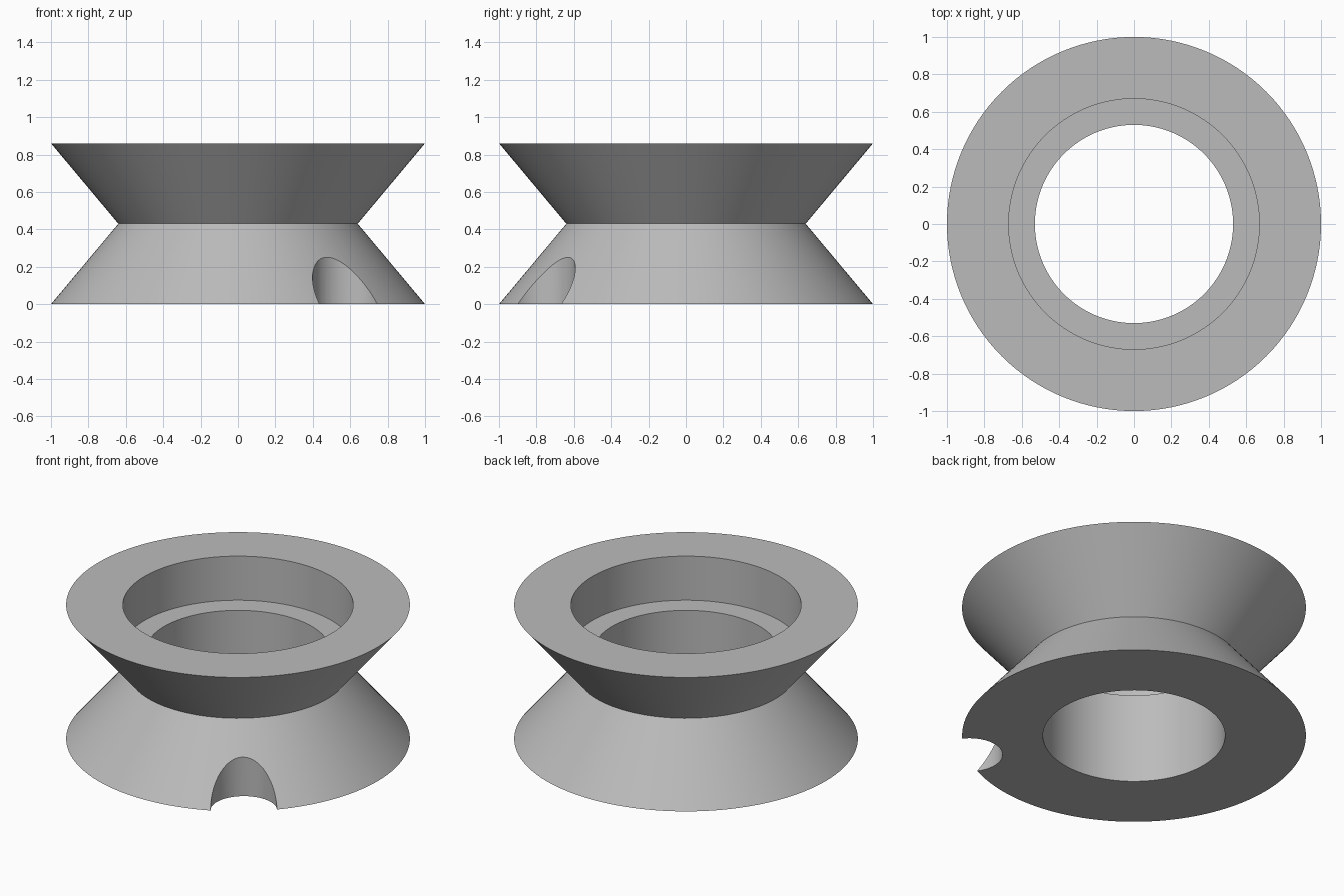
import bpy, bmesh, math

cube = bpy.data.objects.get("Cube")
if cube:
    bpy.data.objects.remove(cube, do_unlink=True)

SEGMENTS = 128

# Plain grey material
grey = bpy.data.materials.new("grey")
grey.use_nodes = True
colour = (0.5, 0.5, 0.5, 1)
grey.diffuse_color = colour
grey.node_tree.nodes["Principled BSDF"].inputs["Base Color"].default_value = colour


def lathe(name, profile):
    """Revolve a closed (radius, height) profile around z."""
    bm = bmesh.new()
    rings = []
    for i in range(SEGMENTS):
        a = math.tau * i / SEGMENTS
        rings.append([bm.verts.new((r * math.cos(a), r * math.sin(a), z)) for r, z in profile])
    n = len(profile)
    for i, ring in enumerate(rings):
        following = rings[(i + 1) % SEGMENTS]
        for j in range(n):
            k = (j + 1) % n
            bm.faces.new((ring[j], following[j], following[k], ring[k]))
    bmesh.ops.recalc_face_normals(bm, faces=bm.faces)
    mesh = bpy.data.meshes.new(name)
    bm.to_mesh(mesh)
    bm.free()
    mesh.materials.append(grey)
    obj = bpy.data.objects.new(name, mesh)
    bpy.context.collection.objects.link(obj)
    return obj


# Double-cone ring with a stepped bore
ring = lathe("grooved_ring", [
    (0.53, 0), (1, 0), (0.64, 0.43), (1, 0.86),
    (0.67, 0.86), (0.67, 0.577), (0.53, 0.577),
])

# Upright round notch through the lower rim
angle = math.radians(-53)
bpy.ops.mesh.primitive_cylinder_add(
    vertices=64, radius=0.193, depth=0.6,
    location=(0.983 * math.cos(angle), 0.983 * math.sin(angle), 0.1))
cutter = bpy.context.object
cutter.name = "notch_cutter"
cutter.data.materials.append(grey)

cut = ring.modifiers.new("notch", 'BOOLEAN')
cut.operation = 'DIFFERENCE'
cut.solver = 'EXACT'
cut.object = cutter
bpy.ops.object.select_all(action='DESELECT')
ring.select_set(True)
bpy.context.view_layer.objects.active = ring
bpy.ops.object.modifier_apply(modifier=cut.name)
bpy.data.objects.remove(cutter, do_unlink=True)

# Smooth curved walls with crisp rims
bpy.ops.object.shade_smooth_by_angle(angle=math.radians(30))
